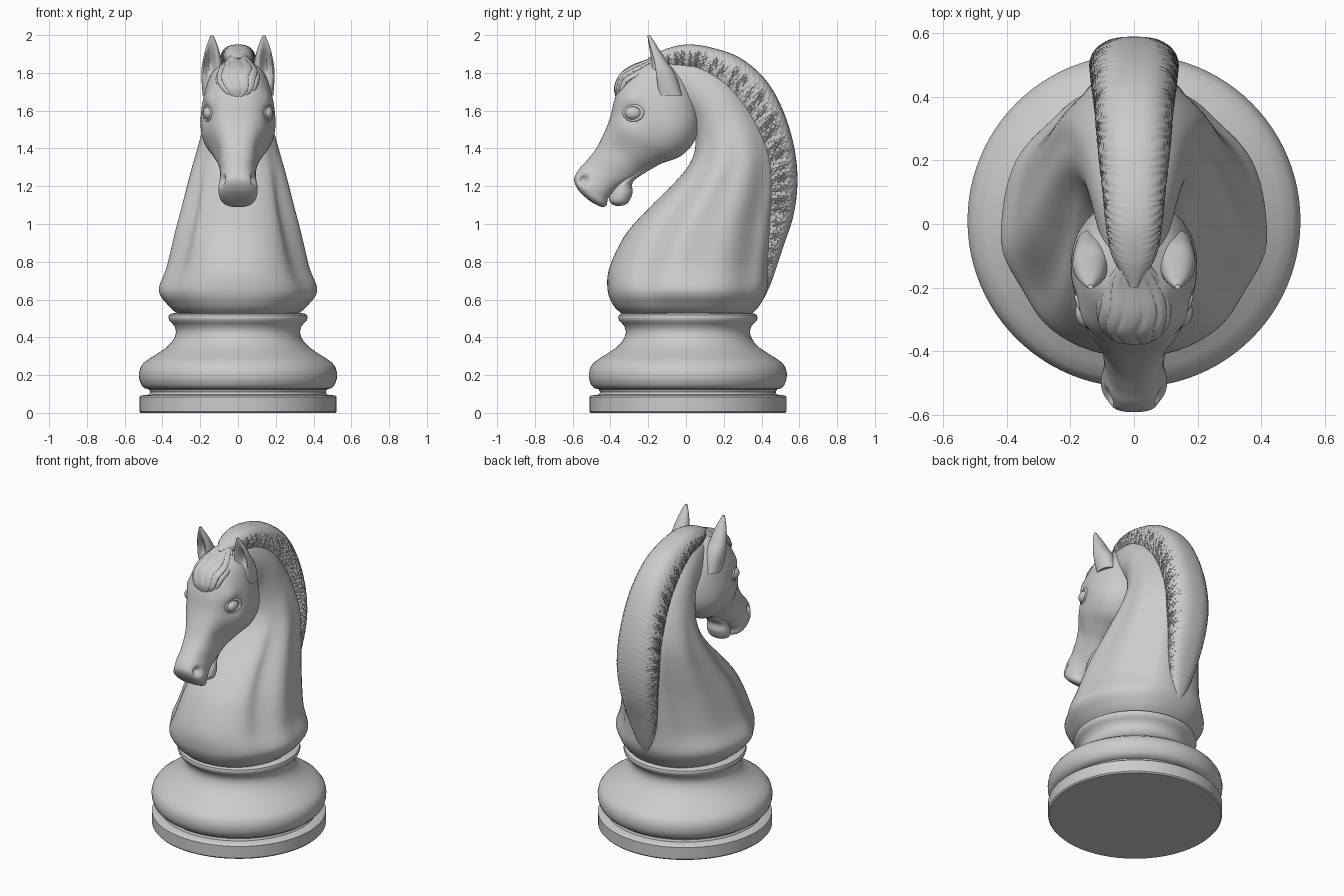
import bpy, bmesh
from math import sin, cos, pi, exp, copysign
from mathutils import Vector, Matrix


def finish(name, bm, angle=0.7):
    bmesh.ops.recalc_face_normals(bm, faces=bm.faces)
    me = bpy.data.meshes.new(name)
    bm.to_mesh(me)
    bm.free()
    ob = bpy.data.objects.new(name, me)
    bpy.context.collection.objects.link(ob)
    bpy.ops.object.select_all(action='DESELECT')
    ob.select_set(True)
    bpy.context.view_layer.objects.active = ob
    bpy.ops.object.shade_smooth_by_angle(angle=angle)
    return ob


def spline(rows, s):
    i = min(int(s), len(rows) - 2)
    f = s - i
    p0, p1, p2, p3 = (rows[min(max(j, 0), len(rows) - 1)] for j in (i - 1, i, i + 1, i + 2))
    return [0.5 * (2 * b + (c - a) * f + (2 * a - 5 * b + 4 * c - d) * f * f
                   + (3 * b - a - 3 * c + d) * f ** 3) for a, b, c, d in zip(p0, p1, p2, p3)]


def loft(name, rows, n, m, power=1.0, cx=0.0, shape=None, post=None):
    """Rows are (front y, front z, back y, back z, half width); shape scales (x, depth)."""
    bm = bmesh.new()
    rings = []
    for k in range(n + 1):
        s = k / n * (len(rows) - 1)
        y1, z1, y2, z2, w = spline(rows, s)
        ring = []
        for j in range(m):
            a = 2 * pi * j / m
            if a > pi:
                a -= 2 * pi
            fx, fd = shape(s, a) if shape else (1, 1)
            x = copysign(abs(sin(a)) ** power, sin(a)) * w * fx
            c = cos(a) * fd
            v = Vector((cx + x, (y1 + y2) / 2 + (y1 - y2) / 2 * c, (z1 + z2) / 2 + (z1 - z2) / 2 * c))
            ring.append(bm.verts.new(post(v) if post else v))
        rings.append(ring)
    for r, q in zip(rings, rings[1:]):
        for j in range(m):
            bm.faces.new((r[j], r[(j + 1) % m], q[(j + 1) % m], q[j]))
    bm.faces.new(rings[0])
    bm.faces.new(rings[-1])
    return finish(name, bm)


def bell(x, r):
    return exp(-(x / r) ** 2)


# Turned base
profile = [(0, 0), (.515, 0), (.522, .008), (.522, .085), (.515, .092), (.47, .097), (.465, .11),
           (.472, .125), (.495, .13), (.513, .15), (.523, .18), (.524, .21), (.517, .24), (.5, .265),
           (.465, .29), (.42, .318), (.38, .345), (.35, .375), (.333, .405), (.328, .43), (.334, .455),
           (.35, .475), (.364, .488), (.369, .503), (.365, .518), (.35, .527), (.3, .53), (0, .53)]
bm = bmesh.new()
vs = [bm.verts.new((r, 0, z)) for r, z in profile]
es = [bm.edges.new(p) for p in zip(vs, vs[1:])]
bmesh.ops.spin(bm, geom=vs + es, axis=(0, 0, 1), cent=(0, 0, 0), angle=2 * pi, steps=96)
bmesh.ops.remove_doubles(bm, verts=bm.verts, dist=1e-4)
bmesh.ops.translate(bm, verts=bm.verts, vec=(0, .01, 0))
finish("turned_base", bm)


# Chest and neck, with muscle grooves
def muscles(s, a):
    a = abs(a)
    f = 1 - .13 * bell(a - 1.0, .22) * bell(s - 4.6, 2.3)
    f -= .05 * bell(a - 1.75, .2) * bell(s - 5.5, 2)
    f -= .16 * bell(a - 2.45, .25) * bell(s - 4, 2.5)
    f += .04 * bell(a - 1.35, .2) * bell(s - 3.5, 2)
    return f, 1


loft("chest_and_neck", [
    (-.34, .525, .35, .525, .32), (-.385, .57, .39, .57, .37), (-.415, .65, .43, .65, .415),
    (-.405, .77, .44, .78, .37), (-.32, .945, .46, 1.0, .325), (-.19, 1.09, .48, 1.2, .285),
    (-.06, 1.22, .47, 1.36, .25), (.02, 1.32, .42, 1.5, .215), (.05, 1.42, .34, 1.64, .18),
    (.03, 1.55, .23, 1.77, .15), (-.05, 1.62, .08, 1.86, .12), (-.12, 1.65, -.08, 1.88, .09)],
    90, 80, .9, shape=muscles)


# Mane with slanted strands
def strands(s, a):
    ph = s * 5.2 * 2 * pi + 15 * cos(a) + 1.3 * sin(s * 7.3) + .8 * sin(s * 17)
    d = .085 * max(0, sin(ph)) ** 2 * abs(sin(a)) ** 1.5
    return 1 - d, 1 - d * .4


loft("mane", [
    (-.2, 1.88, -.17, 1.84, .02), (-.11, 1.925, -.09, 1.82, .07), (0, 1.95, 0, 1.8, .09),
    (.13, 1.935, .07, 1.78, .1), (.285, 1.88, .19, 1.69, .115), (.42, 1.765, .29, 1.57, .125),
    (.51, 1.61, .36, 1.43, .135), (.57, 1.42, .4, 1.3, .14), (.59, 1.235, .41, 1.17, .14),
    (.57, 1.05, .41, 1.05, .125), (.51, .865, .4, .86, .1), (.455, .7, .38, .72, .06),
    (.42, .62, .38, .64, .02)], 480, 40, .75, shape=strands)

# Head, with eye sockets, nostrils and cheek hollows pressed in
DENTS = [((.17, -.28, 1.585), .06, .022), ((.1, -.548, 1.235), .026, .04),
         ((.12, -.36, 1.4), .07, .015), ((.17, -.06, 1.47), .11, -.012),
         ((.17, -.31, 1.655), .05, -.015)]


def press(v):
    side = copysign(1, v.x)
    for c, r, d in DENTS:
        v.x -= side * d * bell((Vector((abs(v.x), v.y, v.z)) - Vector(c)).length, r) * min(1, abs(v.x) / .05)
    return v


loft("head", [
    (-.14, 1.88, -.04, 1.84, .05), (-.25, 1.84, .025, 1.73, .14), (-.33, 1.76, .068, 1.59, .18),
    (-.375, 1.67, .055, 1.46, .195), (-.4, 1.57, -.02, 1.365, .182), (-.43, 1.49, -.13, 1.32, .148),
    (-.475, 1.4, -.21, 1.285, .115), (-.53, 1.33, -.28, 1.235, .096), (-.57, 1.285, -.36, 1.19, .096),
    (-.592, 1.235, -.41, 1.14, .104), (-.57, 1.18, -.42, 1.1, .095), (-.52, 1.13, -.44, 1.09, .065),
    (-.49, 1.11, -.46, 1.095, .02)], 150, 96, .72, post=press)

# Lower jaw
loft("lower_jaw", [
    (-.3, 1.32, -.15, 1.31, .06), (-.37, 1.21, -.275, 1.23, .068), (-.405, 1.145, -.283, 1.165, .075),
    (-.4, 1.112, -.305, 1.115, .065), (-.37, 1.095, -.335, 1.097, .025)], 40, 40, .85)


# Forelock with strands along its length
def locks(s, a):
    d = .07 * max(0, sin(13 * a + 1.2 * sin(s * 2.5))) ** 2 * min(1, s)
    return 1 - d, 1 - d


loft("forelock", [
    (-.13, 1.91, -.1, 1.85, .04), (-.2, 1.875, -.15, 1.78, .09), (-.29, 1.84, -.2, 1.74, .115),
    (-.35, 1.795, -.25, 1.7, .115), (-.38, 1.73, -.29, 1.67, .09), (-.375, 1.68, -.32, 1.65, .05),
    (-.36, 1.655, -.34, 1.645, .012)], 60, 120, .85, shape=locks)


# Ears, eyes, eyelids
for side, label in ((1, "left"), (-1, "right")):
    def hollow(s, a):
        return 1, 1 - 1.25 * bell(a - side * .25, .55) * bell(s - 2, 1.3)

    loft(label + "_ear", [
        (-.16, 1.68, -.02, 1.68, .05), (-.19, 1.79, -.055, 1.79, .057), (-.195, 1.86, -.1, 1.86, .05),
        (-.2, 1.93, -.145, 1.93, .034), (-.205, 1.998, -.19, 1.998, .008)],
        40, 48, .9, cx=side * .137, shape=hollow)

    bm = bmesh.new()
    bmesh.ops.create_uvsphere(bm, u_segments=32, v_segments=20, radius=1,
                              matrix=Matrix.Translation((side * .15, -.278, 1.587)) @ Matrix.Diagonal((.035, .046, .037, 1)))
    finish(label + "_eye", bm)

    bpy.ops.mesh.primitive_torus_add(major_radius=.046, minor_radius=.01, major_segments=40, minor_segments=12,
                                     location=(side * .158, -.278, 1.588), rotation=(0, pi / 2, -side * .4))
    lid = bpy.context.object
    lid.name = label + "_eyelid"
    lid.scale = (.85, 1.1, 1)
    bpy.ops.object.shade_smooth()
